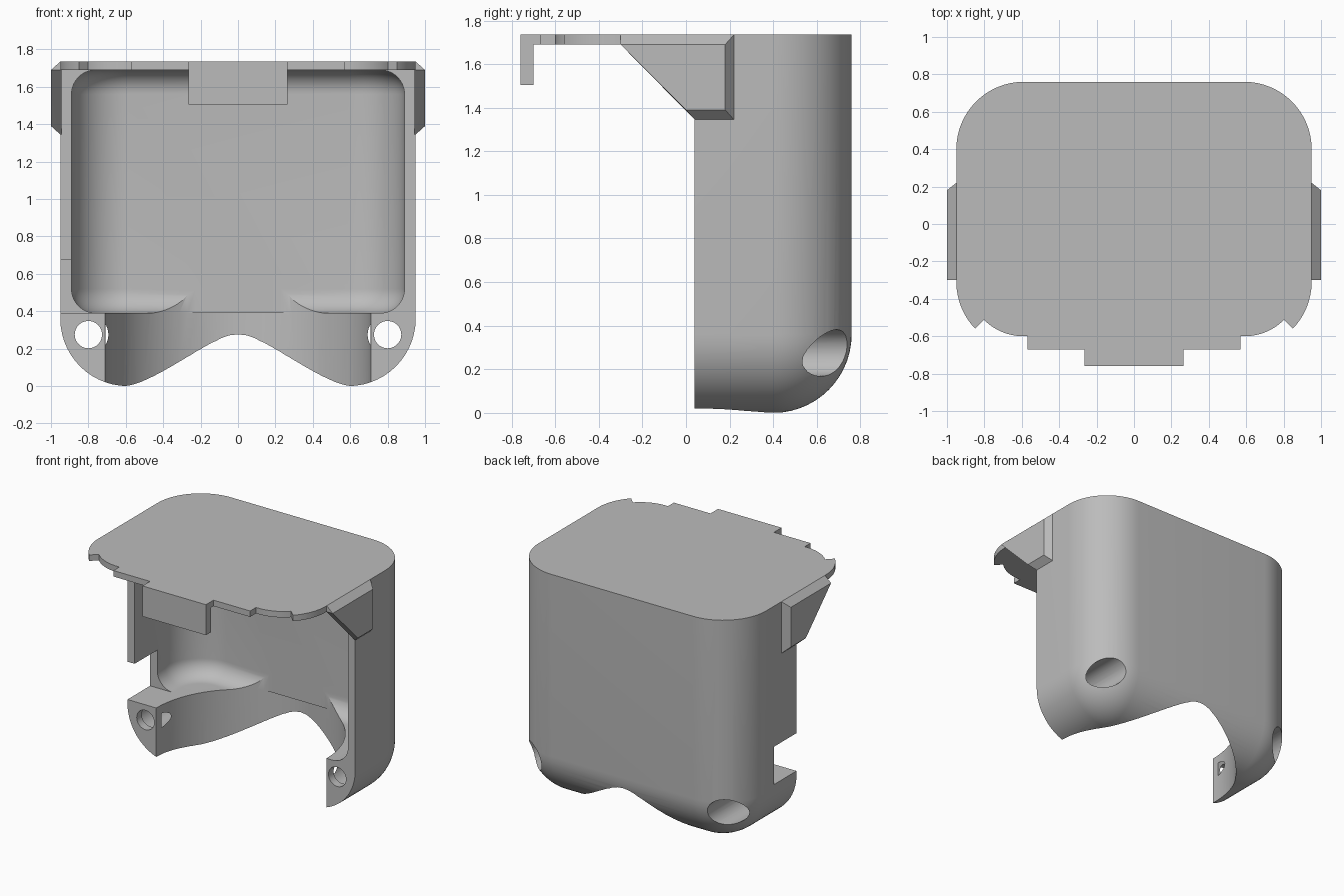
import bpy, bmesh
from math import sin, cos, pi, radians

cube = bpy.data.objects.get("Cube")
if cube:
    bpy.data.objects.remove(cube)

grey = bpy.data.materials.new("plain grey")
grey.use_nodes = True
GREY = (0.5, 0.5, 0.5, 1)
grey.diffuse_color = GREY
grey.node_tree.nodes["Principled BSDF"].inputs["Base Color"].default_value = GREY

SPLIT = 0.04           # front plane of the walls
LID_LOW, TOP = 1.69, 1.735
FLOOR = 0.39
R = 0.36               # outer corner radius


def finish(name, bm):
    bmesh.ops.remove_doubles(bm, verts=bm.verts, dist=1e-5)
    bmesh.ops.recalc_face_normals(bm, faces=bm.faces)
    mesh = bpy.data.meshes.new(name)
    bm.to_mesh(mesh)
    bm.free()
    mesh.materials.append(grey)
    obj = bpy.data.objects.new(name, mesh)
    bpy.context.collection.objects.link(obj)
    return obj


def loft(name, rings):
    bm = bmesh.new()
    loops = [[bm.verts.new(p) for p in ring] for ring in rings]
    n = len(loops[0])
    for a, b in zip(loops, loops[1:]):
        for i in range(n):
            j = (i + 1) % n
            bm.faces.new((a[i], a[j], b[j], b[i]))
    bm.faces.new(loops[0][::-1])
    bm.faces.new(loops[-1])
    return finish(name, bm)


def prism(name, outline, z0, z1):
    return loft(name, [[(x, y, z) for x, y in outline] for z in (z0, z1)])


def box(name, x0, x1, y0, y1, z0, z1):
    return prism(name, [(x0, y0), (x1, y0), (x1, y1), (x0, y1)], z0, z1)


def arc(cx, cy, r, start, end, n=16):
    angles = [radians(start + (end - start) * i / n) for i in range(n + 1)]
    return [(cx + r * cos(a), cy + r * sin(a)) for a in angles]


def rounded_solid(name, half_x, y0, y1, z0, z1, radius, low_r, high_r=0, n=14):
    """Rounded rectangle prism with filleted bottom and top rims."""
    def ring(inset, z):
        hx, r = half_x - radius, radius - inset
        pts = []
        for k, (cx, cy) in enumerate(((hx, y1 - radius), (-hx, y1 - radius),
                                      (-hx, y0 + radius), (hx, y0 + radius))):
            pts += arc(cx, cy, r, 90 * k, 90 * k + 90)
        return [(x, y, z) for x, y in pts]
    steps = [pi / 2 * i / n for i in range(n + 1)]
    rings = [ring(low_r * (1 - sin(a)), z0 + low_r * (1 - cos(a))) for a in steps]
    if high_r:
        rings += [ring(high_r * (1 - cos(a)), z1 - high_r * (1 - sin(a))) for a in steps]
    else:
        rings.append(ring(0, z1))
    return loft(name, rings)


def rod(name, x, z, r, y0, y1):
    outline = arc(x, z, r, 0, 360, 40)[:-1]
    return loft(name, [[(px, y, pz) for px, pz in outline] for y in (y0, y1)])


def cut(target, cutter):
    mod = target.modifiers.new("cut", 'BOOLEAN')
    mod.operation, mod.solver, mod.object = 'DIFFERENCE', 'EXACT', cutter
    cutter.hide_render = True
    bpy.context.view_layer.objects.active = target
    bpy.ops.object.modifier_apply(modifier=mod.name)
    bpy.data.objects.remove(cutter)


# Housing: rounded tub with the front half removed below the lid
housing = rounded_solid("housing", 0.95, -0.67, 0.76, 0, TOP, R, R)
cut(housing, box("front_cutter", -1.2, 1.2, -1, SPLIT, -0.1, LID_LOW))
cut(housing, rounded_solid("cavity_cutter", 0.89, -0.6, 0.70, FLOOR, LID_LOW, 0.30, 0.13, 0.13))

# Round recess through the floor, flattened where it meets the back wall
circle = arc(0, SPLIT, 0.71, 0, 360, 96)[:-1]
cut(housing, prism("recess_cutter", circle, -0.1, FLOOR))
cut(housing, prism("fillet_cutter", [(x, min(y, 0.70)) for x, y in circle], -0.1, 0.6))

# Slot in one side wall
cut(housing, box("slot_cutter", -1.1, -0.70, -0.2, 0.31, FLOOR, 0.675))

for side in (-1, 1):
    # Screw holes with wide bores from the back
    cut(housing, rod("screw_cutter", side * 0.80, 0.275, 0.073, -0.1, 0.3))
    cut(housing, rod("bore_cutter", side * 0.80, 0.275, 0.107, 0.10, 1))
    # Stepped front corners of the lid
    outline = arc(-0.59, -0.30, 0.30, 225, 270)
    outline += [(-0.57, -0.60), (-0.57, -0.9), (-1.19, -0.9)]
    cut(housing, prism("lid_step_cutter", [(-side * x, y) for x, y in outline], 1.5, 1.9))

# Front latch: short lid extension with a hanging lip
latch = loft("front_latch", [[(x, y, z) for y, z in (
    (-0.67, TOP), (-0.76, TOP), (-0.76, 1.505), (-0.70, 1.505), (-0.70, LID_LOW), (-0.67, LID_LOW))]
    for x in (-0.265, 0.265)])

# Chamfered side gussets under the lid
gussets = []
base = [(-0.30, TOP), (-0.30, LID_LOW), (SPLIT, 1.345), (0.22, 1.345), (0.22, TOP)]
outer = [(-0.30, LID_LOW), (-0.30, LID_LOW), (0, 1.39), (0.18, 1.39), (0.18, LID_LOW)]
for side, label in ((1, "left"), (-1, "right")):
    bm = bmesh.new()
    for x, outline in ((0.945, base), (0.95, base), (1.0, outer)):
        for y, z in outline:
            bm.verts.new((side * x, y, z))
    bmesh.ops.remove_doubles(bm, verts=bm.verts, dist=1e-5)
    bmesh.ops.convex_hull(bm, input=bm.verts)
    bmesh.ops.dissolve_limit(bm, angle_limit=radians(1), verts=bm.verts, edges=bm.edges)
    gussets.append(finish(label + "_gusset", bm))

# Smooth curved walls, crisp edges
bpy.ops.object.select_all(action='DESELECT')
for obj in [housing, latch] + gussets:
    obj.select_set(True)
bpy.context.view_layer.objects.active = housing
bpy.ops.object.shade_smooth_by_angle(angle=radians(25))
